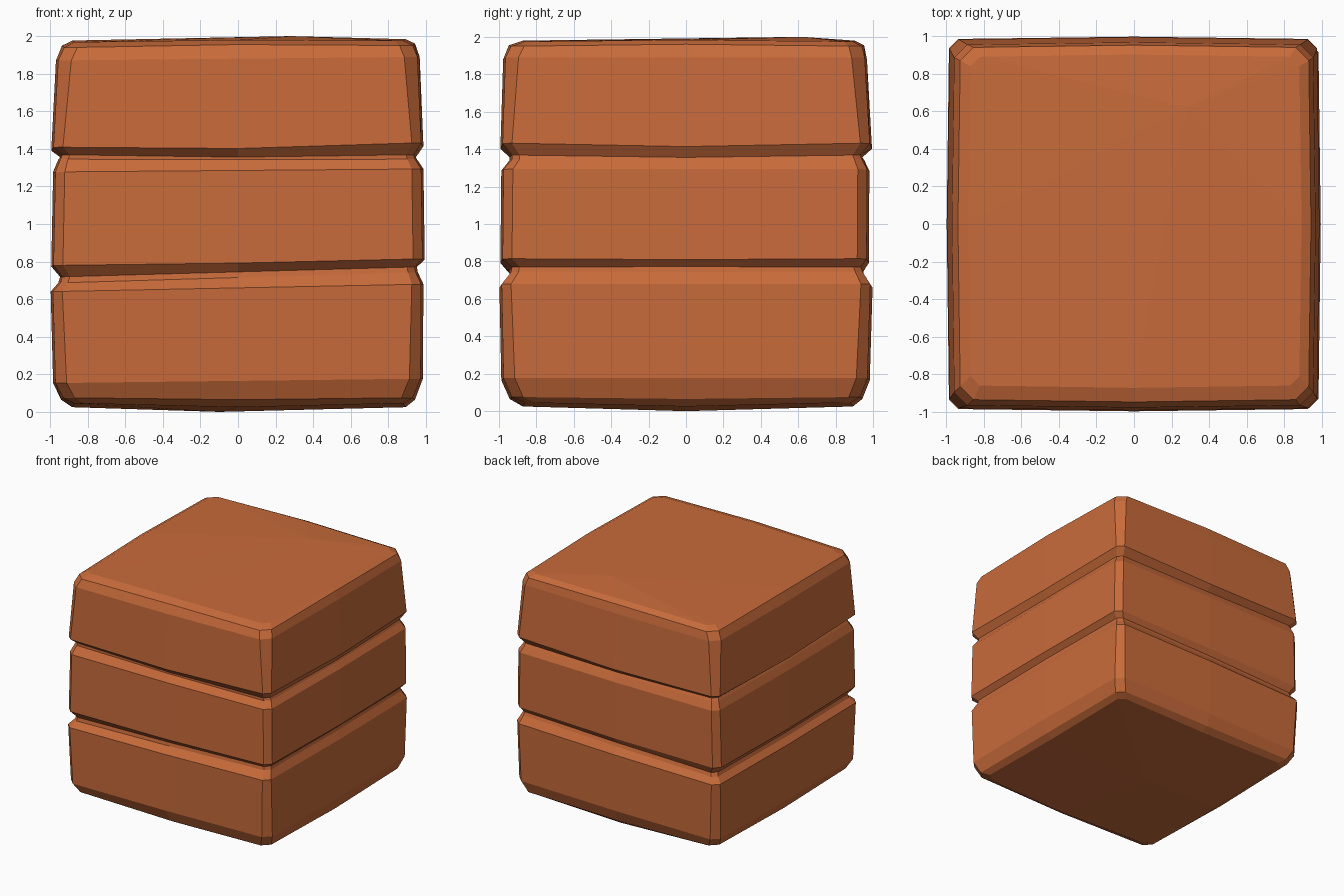
import bpy, bmesh

clay = bpy.data.materials.new("terracotta")
clay.diffuse_color = (0.58, 0.147, 0.043, 1)


def ring(bm, z, left, right, front, back, c, tilt=0.0, sag=0.0, bulge=0.012):
    """Square loop with chamfered corners and slightly bulging sides."""
    pts = [(-left + c, -front), (0, -front - bulge), (right - c, -front),
           (right, -front + c), (right + bulge, 0), (right, back - c),
           (right - c, back), (0, back + bulge), (-left + c, back),
           (-left, back - c), (-left - bulge, 0), (-left, -front + c)]
    return [bm.verts.new((x, y, z + tilt * x - (sag if i in (1, 4, 7, 10) else 0)))
            for i, (x, y) in enumerate(pts)]


# Rings from the base up: z, left, right, front, back, corner, tilt, sag
levels = [
    (0.045, 0.87, 0.88, 0.86, 0.88, 0.05, 0.0, 0.02),
    (0.075, 0.93, 0.93, 0.93, 0.93, 0.06, 0.0, 0.01),
    (0.165, 0.972, 0.972, 0.975, 0.97, 0.06, 0.012, 0.0),
    (0.66, 0.985, 0.975, 0.985, 0.985, 0.05, 0.02, 0.0),   # lower block top
    (0.715, 0.945, 0.945, 0.935, 0.945, 0.04, 0.03, 0.0),
    (0.745, 0.935, 0.94, 0.93, 0.935, 0.04, 0.028, 0.0),   # lower groove
    (0.797, 0.982, 0.982, 0.98, 0.965, 0.05, 0.018, 0.005),
    (1.285, 0.972, 0.975, 0.975, 0.968, 0.05, 0.008, 0.0),  # middle block top
    (1.345, 0.945, 0.942, 0.93, 0.94, 0.04, 0.0, 0.003),
    (1.368, 0.935, 0.935, 0.93, 0.93, 0.04, 0.0, 0.012),   # upper groove
    (1.42, 0.982, 0.975, 0.98, 0.982, 0.05, 0.012, 0.018),
    (1.88, 0.957, 0.955, 0.965, 0.955, 0.07, 0.01, 0.0),
    (1.945, 0.925, 0.93, 0.935, 0.94, 0.07, 0.006, -0.01),
    (1.972, 0.87, 0.88, 0.86, 0.89, 0.05, 0.004, -0.008),
]

bm = bmesh.new()
rings = [ring(bm, *lv) for lv in levels]
n = len(rings[0])
for a, b in zip(rings, rings[1:]):
    for i in range(n):
        j = (i + 1) % n
        bm.faces.new((a[i], a[j], b[j], b[i]))

# Shallow crowned top and base
for loop, tip in ((rings[0], (-0.1, 0, 0.0)), (rings[-1], (0.28, 0.62, 2.0))):
    v = bm.verts.new(tip)
    for i in range(n):
        bm.faces.new((loop[i], loop[(i + 1) % n], v))
bmesh.ops.recalc_face_normals(bm, faces=bm.faces)

mesh = bpy.data.meshes.new("stacked_blocks")
bm.to_mesh(mesh)
bm.free()
mesh.materials.append(clay)
bpy.context.collection.objects.link(bpy.data.objects.new("stacked_blocks", mesh))
